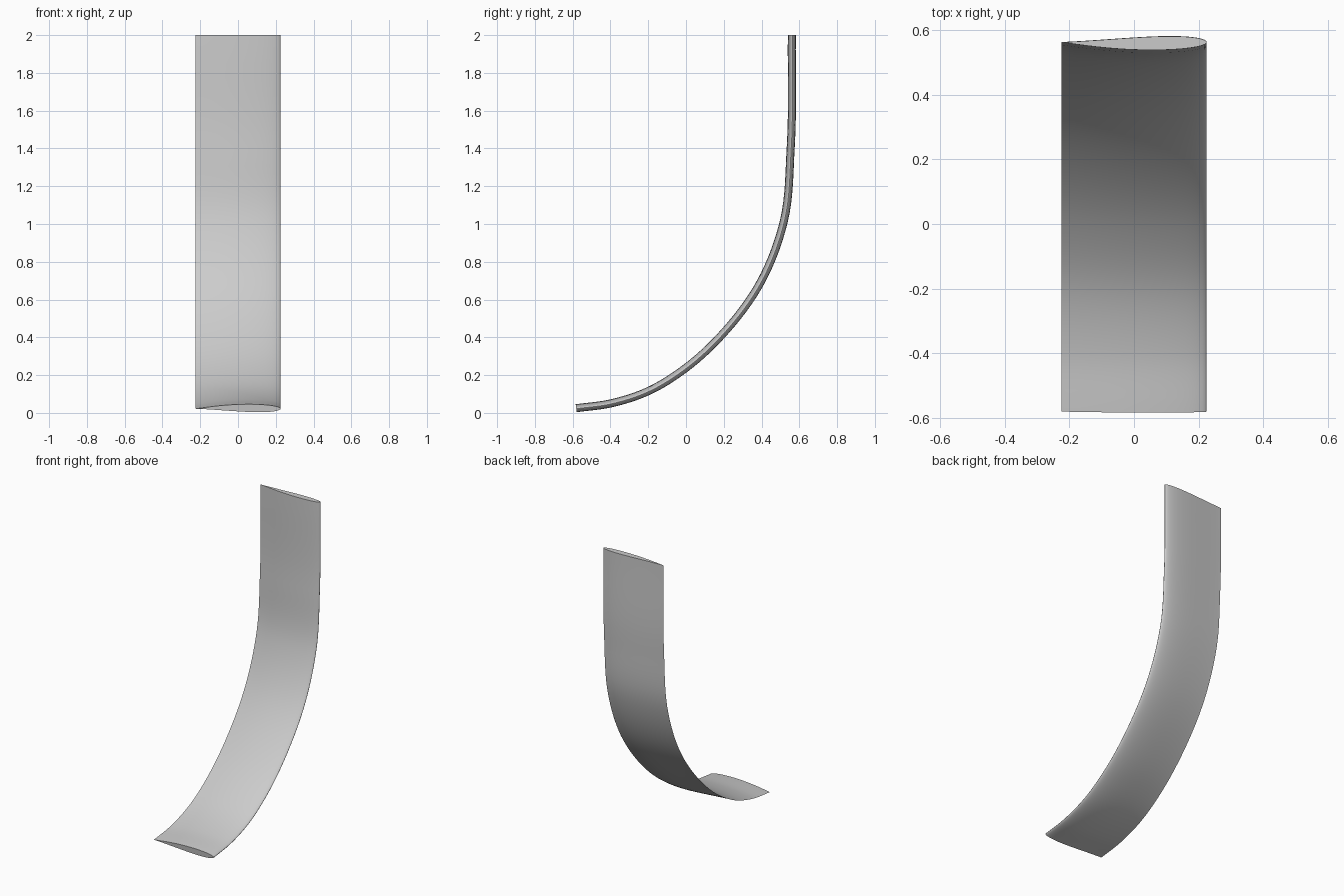
import bpy, bmesh, math
from mathutils import Vector
from mathutils.geometry import interpolate_bezier

cube = bpy.data.objects.get("Cube")
if cube:
    bpy.data.objects.remove(cube, do_unlink=True)

grey = bpy.data.materials.new("light grey")
grey.use_nodes = True
colour = (0.6, 0.6, 0.6, 1)
grey.diffuse_color = colour
grey.node_tree.nodes["Principled BSDF"].inputs["Base Color"].default_value = colour


def smooth_path(points, steps):
    """Spline through the points, returned as (position, tangent) pairs."""
    pts = [Vector(p) for p in points]
    pts = [2 * pts[0] - pts[1]] + pts + [2 * pts[-1] - pts[-2]]

    def slope(i):
        a, b = pts[i] - pts[i - 1], pts[i + 1] - pts[i]
        la, lb = a.length, b.length
        return (a / la * lb + b / lb * la) / (la + lb)

    out = []
    for i in range(1, len(pts) - 2):
        span = (pts[i + 1] - pts[i]).length / 3
        seg = interpolate_bezier(pts[i], pts[i] + slope(i) * span,
                                 pts[i + 1] - slope(i + 1) * span, pts[i + 1], steps + 1)
        out += seg if i == 1 else seg[1:]
    last = len(out) - 1
    return [(p, (out[min(k + 1, last)] - out[max(k - 1, 0)]).normalized())
            for k, p in enumerate(out)]


def airfoil(count=28, half_chord=0.225, thickness=0.0223):
    """Cambered section: sharp trailing edge at -x, round leading edge at +x."""
    section = []
    for k in range(2 * count):
        angle = math.pi * k / count
        u = (1 - math.cos(angle)) / 2              # 0 trailing, 1 leading
        nose = math.sqrt(max(1 - u, 0)) * u ** 1.12 / 0.392
        camber = 0.0045 * math.sin(math.pi * u) * (1.6 - 1.2 * u)
        side = 1 if k <= count else -1
        section.append((half_chord * (2 * u - 1), side * thickness * nose + camber))
    return section


# Bent blade: the section swept along a curve in the side plane
path = smooth_path([(0, -0.581, 0.022), (0, -0.4, 0.047), (0, -0.2, 0.112),
                    (0, 0, 0.235), (0, 0.2, 0.42), (0, 0.4, 0.695),
                    (0, 0.522, 1.02), (0, 0.557, 1.4), (0, 0.563, 2)], 8)
path[-1] = (path[-1][0], Vector((0, 0, 1)))
bm = bmesh.new()
rings = []
for pos, tangent in path:
    inward = Vector((0, -tangent.z, tangent.y))
    rings.append([bm.verts.new(pos + Vector((x, 0, 0)) + inward * n) for x, n in airfoil()])
for low, high in zip(rings, rings[1:]):
    for k in range(len(low)):
        j = (k + 1) % len(low)
        bm.faces.new((low[k], low[j], high[j], high[k]))
bm.faces.new(rings[0])
bm.faces.new(rings[-1])
bmesh.ops.recalc_face_normals(bm, faces=bm.faces)

mesh = bpy.data.meshes.new("curved_blade")
bm.to_mesh(mesh)
bm.free()
mesh.materials.append(grey)
blade = bpy.data.objects.new("curved_blade", mesh)
bpy.context.collection.objects.link(blade)
bpy.ops.object.select_all(action="DESELECT")
blade.select_set(True)
bpy.context.view_layer.objects.active = blade
bpy.ops.object.shade_smooth_by_angle(angle=math.radians(35))
